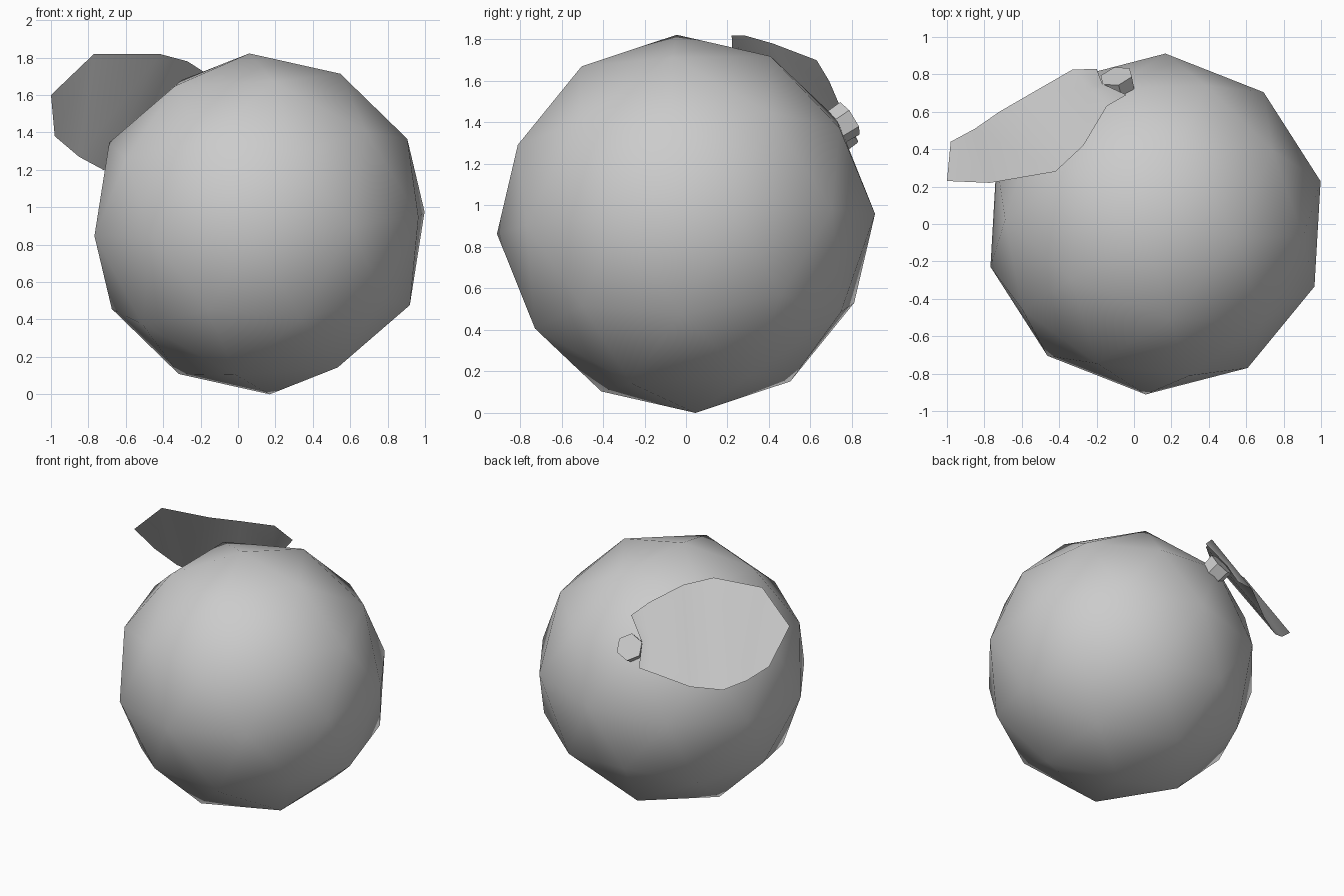
import bpy, bmesh
from math import radians
from mathutils import Vector, Matrix

if "Cube" in bpy.data.objects:
    bpy.data.objects.remove(bpy.data.objects["Cube"])

CENTER = Vector((0.115, 0.0, 0.91))


def make_object(name, bm, angle):
    bmesh.ops.recalc_face_normals(bm, faces=bm.faces[:])
    mesh = bpy.data.meshes.new(name)
    bm.to_mesh(mesh)
    bm.free()
    obj = bpy.data.objects.new(name, mesh)
    bpy.context.collection.objects.link(obj)
    bpy.ops.object.select_all(action='DESELECT')
    obj.select_set(True)
    bpy.context.view_layer.objects.active = obj
    bpy.ops.object.shade_smooth_by_angle(angle=radians(angle))
    return obj


# Fruit body: low-poly ball, slightly tipped so no ring lies level
bm = bmesh.new()
bmesh.ops.create_icosphere(bm, subdivisions=2, radius=0.914)
tip = max(bm.verts, key=lambda v: v.co.z)
ring = max((v for v in bm.verts if abs(v.co.z - 0.409) < 0.03),
           key=lambda v: v.co.x)
spin = Matrix.Rotation(radians(-3.4) - Vector((1, 0)).angle_signed(
    ring.co.xy) * -1, 4, 'Z')
tilt = Vector((0, 0, 1)).rotation_difference(
    Vector((-0.055, -0.045, 0.91))).to_matrix().to_4x4()
bmesh.ops.transform(bm, matrix=Matrix.Translation(CENTER) @ tilt @ spin,
                    verts=bm.verts[:])
low = min(v.co.z for v in bm.verts)
bmesh.ops.translate(bm, vec=(0, 0, -low), verts=bm.verts[:])
make_object("fruit_body", bm, 60)

# Leaf: strip of paired upper / lower rim points, from the stem to the tip
upper = [(-0.04, 0.69, 1.60), (-0.145, 0.63, 1.70), (-0.27, 0.42, 1.78),
         (-0.42, 0.28, 1.82), (-0.77, 0.22, 1.82), (-1.0, 0.23, 1.60)]
lower = [(-0.20, 0.83, 1.31), (-0.33, 0.825, 1.30), (-0.53, 0.71, 1.215),
         (-0.72, 0.60, 1.20), (-0.85, 0.51, 1.27), (-0.98, 0.44, 1.38)]
bm = bmesh.new()
up = [bm.verts.new(p) for p in upper]
lo = [bm.verts.new(p) for p in lower]
notch = bm.verts.new((-0.17, 0.75, 1.46))
fold_mid = bm.verts.new((-0.238, 0.728, 1.50))
bm.faces.new((up[0], up[1], fold_mid, notch))
bm.faces.new((notch, fold_mid, lo[1], lo[0]))
bm.faces.new((up[1], up[2], lo[2], lo[1], fold_mid))
for i in range(2, 5):
    bm.faces.new((up[i], up[i + 1], lo[i + 1], lo[i]))
make_object("leaf", bm, 40)

# Stem stub: short hexagonal peg pointing out of the ball
cap = Vector((-0.095, 0.79, 1.42))
axis = (cap - CENTER).normalized()
depth = 0.12
bm = bmesh.new()
bmesh.ops.create_cone(bm, cap_ends=True, segments=6, radius1=0.085,
                      radius2=0.092, depth=depth)
place = Matrix.Translation(cap - axis * depth / 2) @ \
    axis.to_track_quat('Z', 'Y').to_matrix().to_4x4()
bmesh.ops.transform(bm, matrix=place, verts=bm.verts[:])
make_object("stem", bm, 30)
